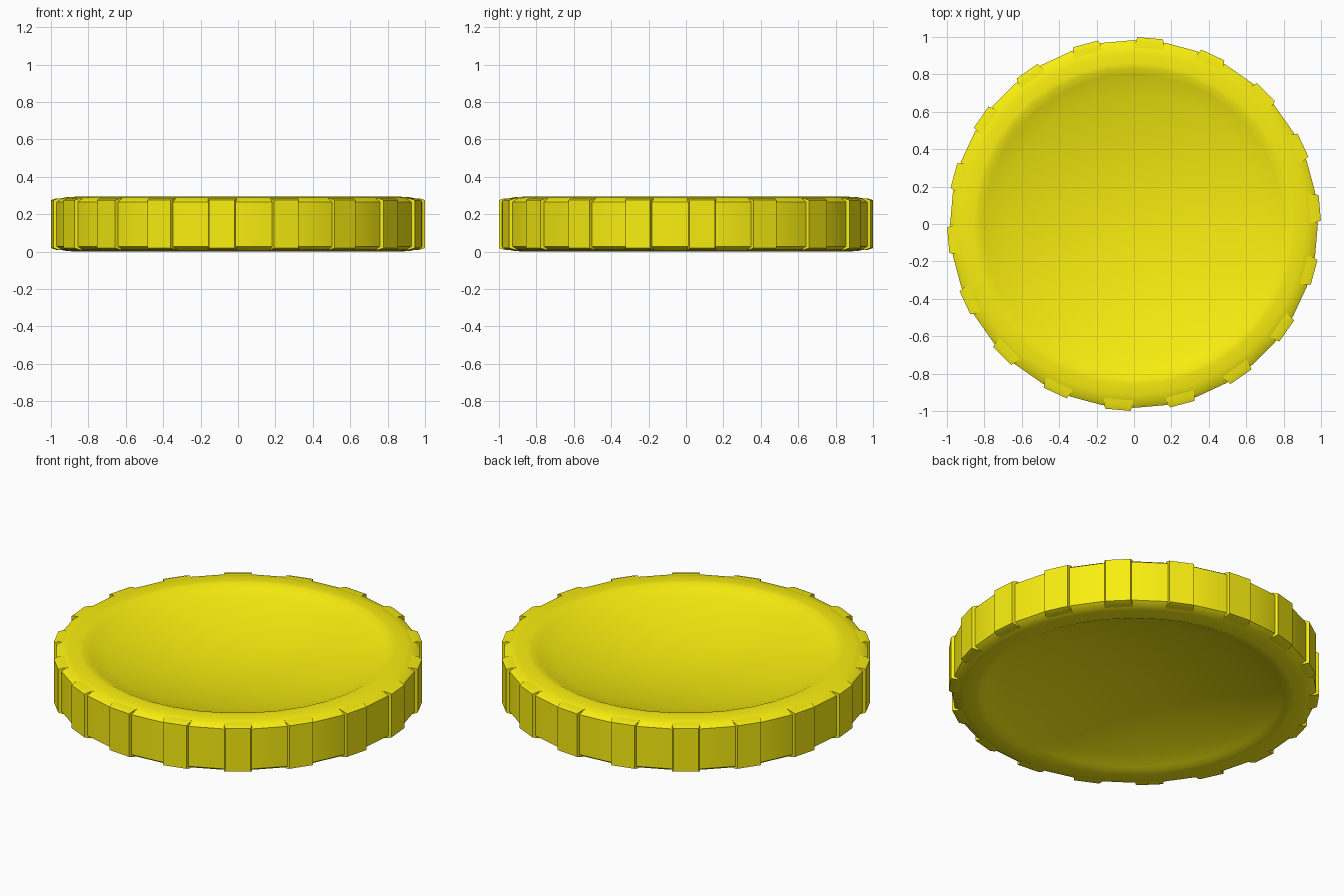
import bpy, bmesh, math

if "Cube" in bpy.data.objects:
    bpy.data.objects.remove(bpy.data.objects["Cube"])

H = 0.294          # total height
MID = H / 2
SIDES = 36
yellow = bpy.data.materials.new("yellow")
yellow.diffuse_color = (0.95, 0.86, 0.005, 1)
yellow.use_nodes = True
yellow.node_tree.nodes["Principled BSDF"].inputs["Base Color"].default_value = yellow.diffuse_color


def finish(name, bm, angle):
    bmesh.ops.recalc_face_normals(bm, faces=bm.faces)
    me = bpy.data.meshes.new(name)
    bm.to_mesh(me)
    bm.free()
    ob = bpy.data.objects.new(name, me)
    bpy.context.collection.objects.link(ob)
    me.materials.append(yellow)
    bpy.ops.object.select_all(action='DESELECT')
    ob.select_set(True)
    bpy.context.view_layer.objects.active = ob
    bpy.ops.object.shade_smooth_by_angle(angle=math.radians(angle))
    return ob


# Disc body: straight wall, softened rim, shallow dish above and below
DISH_R, DISH_Z, DEPTH = 0.80, MID - 0.017, 0.125
upper = [(DISH_R * t, DISH_Z - DEPTH * (1 - t * t)) for t in (0, .15, .3, .45, .6, .75, .88, 1)]
upper += [(0.835, MID - 0.001), (0.86, MID), (0.915, MID - 0.003),
          (0.96, MID - 0.012), (0.983, MID - 0.028)]
profile = upper + [(r, -z) for r, z in reversed(upper)]

bm = bmesh.new()
verts = [bm.verts.new((r, 0, MID + z)) for r, z in profile]
edges = [bm.edges.new(p) for p in zip(verts, verts[1:])]
bmesh.ops.spin(bm, geom=verts + edges, cent=(0, 0, 0), axis=(0, 0, 1),
               angle=2 * math.pi, steps=SIDES, use_duplicate=False)
bmesh.ops.remove_doubles(bm, verts=bm.verts, dist=0.0005)
finish("disc_body", bm, 50)

# Grip ridges: 18 flat pads with softly tapered ends
bm = bmesh.new()
# each row: radius, half width, distance of the ends from top and bottom
ROWS = [(0.90, 0.078, 0.008), (0.97, 0.076, 0.0095), (0.997, 0.068, 0.019)]
for k in range(18):
    a = math.radians(5 + 20 * k)
    c, s = math.cos(a), math.sin(a)
    rings = []
    for r, w, d in ROWS:
        rings.append([bm.verts.new((r * c - t * s, r * s + t * c, z))
                      for t, z in ((-w, d), (w, d), (w, H - d), (-w, H - d))])
    for p, q in zip(rings, rings[1:]):
        for i in range(4):
            j = (i + 1) % 4
            bm.faces.new((p[i], p[j], q[j], q[i]))
    bm.faces.new(rings[-1])
    bm.faces.new(rings[0][::-1])
finish("grip_ridges", bm, 30)
